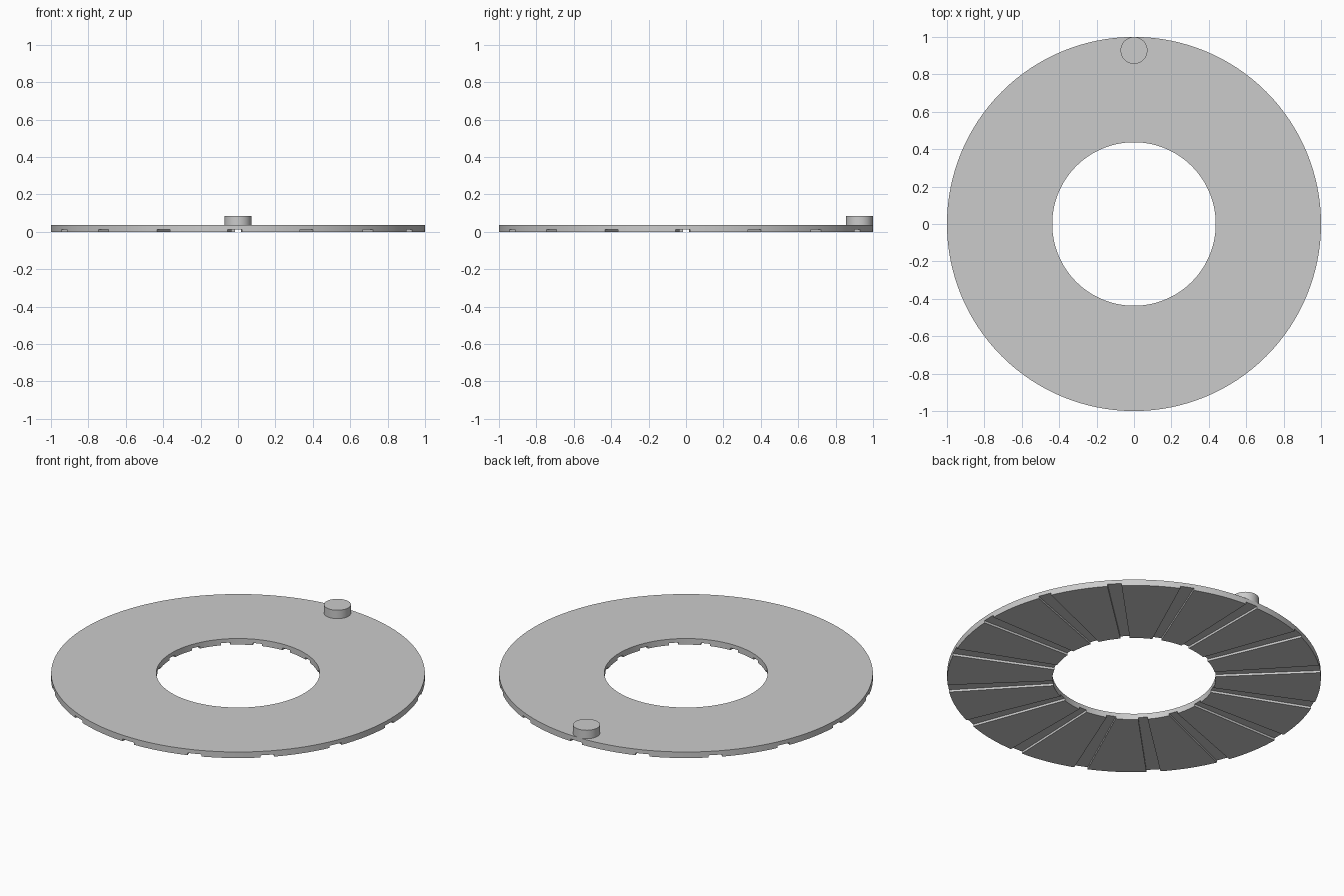
import bpy, bmesh, math
from mathutils import Matrix

cube = bpy.data.objects.get("Cube")
if cube:
    bpy.data.objects.remove(cube, do_unlink=True)

OUTER, INNER, THICK = 1.0, 0.437, 0.036
GROOVES, DEPTH = 16, 0.013
PEG_R, PEG_TOP = 0.072, 0.086

grey = bpy.data.materials.new("light_grey")
grey.use_nodes = True
grey.diffuse_color = (0.6, 0.6, 0.6, 1)
grey.node_tree.nodes["Principled BSDF"].inputs["Base Color"].default_value = (0.6, 0.6, 0.6, 1)


def make_object(name, bm):
    bmesh.ops.recalc_face_normals(bm, faces=bm.faces)
    mesh = bpy.data.meshes.new(name)
    bm.to_mesh(mesh)
    bm.free()
    mesh.materials.append(grey)
    obj = bpy.data.objects.new(name, mesh)
    bpy.context.collection.objects.link(obj)
    return obj


def select_only(obj):
    bpy.ops.object.select_all(action='DESELECT')
    obj.select_set(True)
    bpy.context.view_layer.objects.active = obj


# Flat ring: rectangular section turned about the z axis
bm = bmesh.new()
section = [(INNER, 0), (OUTER, 0), (OUTER, THICK), (INNER, THICK)]
steps = 128
loops = []
for i in range(steps):
    a = math.tau * i / steps
    loops.append([bm.verts.new((r * math.cos(a), r * math.sin(a), z)) for r, z in section])
for i in range(steps):
    a, b = loops[i], loops[(i + 1) % steps]
    for j in range(4):
        k = (j + 1) % 4
        bm.faces.new((a[j], b[j], b[k], a[k]))
ring = make_object("ring_disc", bm)

# Slightly tapered radial grooves cut into the underside
bm = bmesh.new()
outline = [(-0.056, -1.03), (0.021, -1.03), (0.015, -0.41), (-0.034, -0.41)]
for i in range(GROOVES):
    turn = Matrix.Rotation(math.tau * i / GROOVES, 4, 'Z')
    low = [bm.verts.new(turn @ Matrix.Translation((x, y, -0.02)).translation) for x, y in outline]
    top = [bm.verts.new(turn @ Matrix.Translation((x, y, DEPTH)).translation) for x, y in outline]
    bm.faces.new(low)
    bm.faces.new(top)
    for j in range(4):
        k = (j + 1) % 4
        bm.faces.new((low[j], low[k], top[k], top[j]))
cutter = make_object("groove_cutter", bm)
cutter.hide_render = True

cut = ring.modifiers.new("grooves", 'BOOLEAN')
cut.operation = 'DIFFERENCE'
cut.solver = 'EXACT'
cut.object = cutter
select_only(ring)
bpy.ops.object.modifier_apply(modifier=cut.name)
bpy.data.objects.remove(cutter, do_unlink=True)

# Round peg at the back edge
bm = bmesh.new()
bmesh.ops.create_cone(bm, cap_ends=True, segments=48, radius1=PEG_R, radius2=PEG_R,
                      depth=PEG_TOP - THICK)
bmesh.ops.translate(bm, verts=bm.verts, vec=(0, OUTER - PEG_R, (PEG_TOP + THICK) / 2))
peg = make_object("round_peg", bm)

# Smooth round walls, sharp rims
for obj in (ring, peg):
    select_only(obj)
    bpy.ops.object.shade_smooth_by_angle(angle=math.radians(30))
